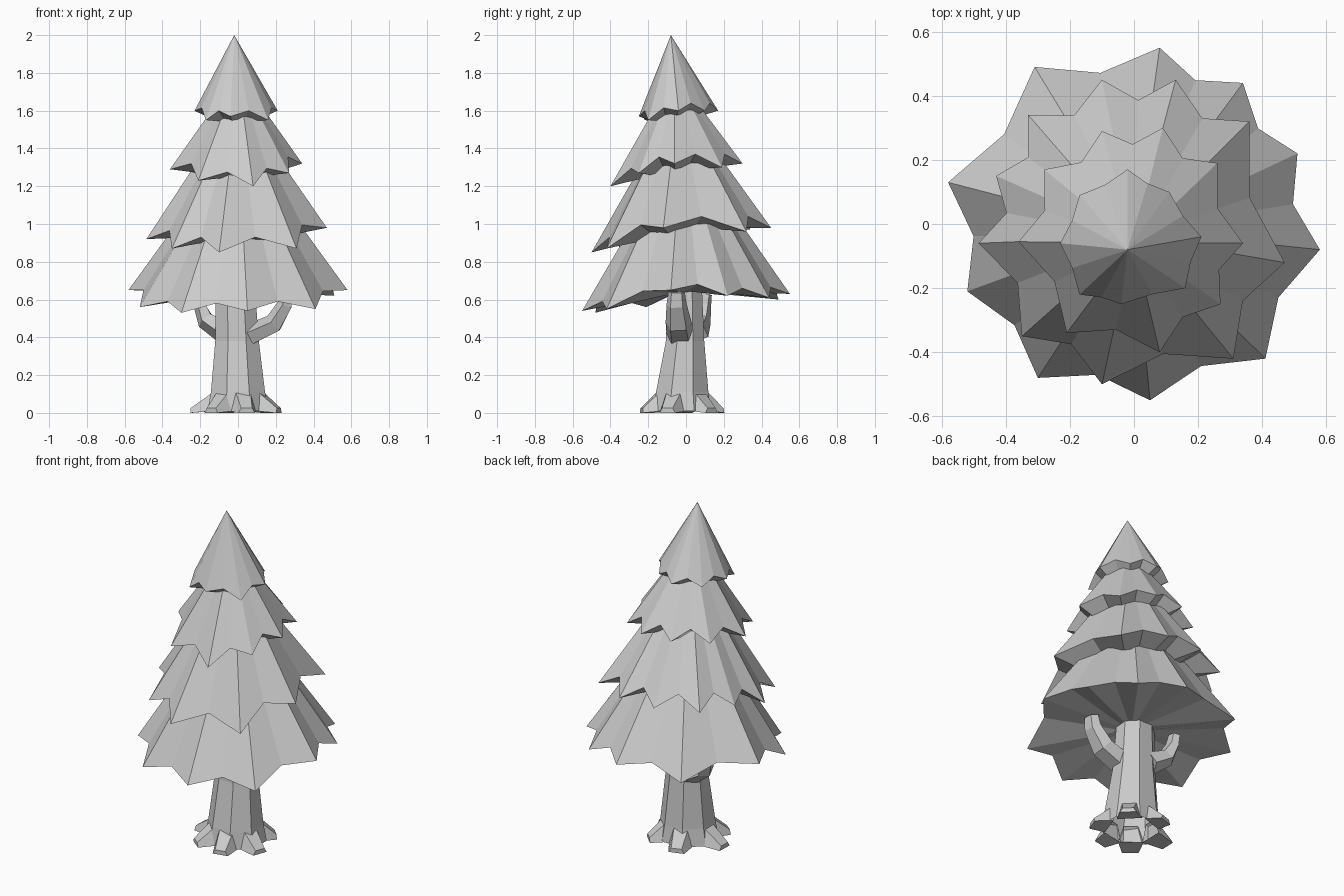
import bpy, bmesh, math
from mathutils import Vector

if "Cube" in bpy.data.objects:
    bpy.data.objects.remove(bpy.data.objects["Cube"])


def make(name, rings, cap_start=True, cap_end=True):
    """Skin a list of equal-length point rings into a flat-shaded object."""
    bm = bmesh.new()
    vs = [[bm.verts.new(p) for p in r] for r in rings]
    n = len(vs[0])
    for a, b in zip(vs, vs[1:]):
        for i in range(n):
            j = (i + 1) % n
            bm.faces.new((a[i], a[j], b[j], b[i]))
    if cap_start:
        bm.faces.new(vs[0][::-1])
    if cap_end:
        bm.faces.new(vs[-1])
    bmesh.ops.remove_doubles(bm, verts=bm.verts, dist=1e-5)
    bmesh.ops.recalc_face_normals(bm, faces=bm.faces)
    me = bpy.data.meshes.new(name)
    bm.to_mesh(me)
    bm.free()
    ob = bpy.data.objects.new(name, me)
    bpy.context.collection.objects.link(ob)
    return ob


def tier(name, tips, apex, pull, lift, inner, inner_z, tilt, top):
    """Star-edged cone: drooping tips, raised valleys, nearly flat tilted underside."""
    apex = Vector(apex)
    rim = []
    for i, t in enumerate(tips):
        a, b = Vector(t), Vector(tips[(i + 1) % len(tips)])
        m = (a + b) / 2
        c = Vector((apex.x, apex.y, m.z))
        v = c + (m - c) * pull
        v.z += lift
        rim += [a, v]
    under = []
    for p in rim:
        q = apex + (p - apex) * inner
        under.append(Vector((q.x, q.y, inner_z + tilt * q.y)))
    upper = [p.lerp(apex, top) for p in rim]
    make(name, [under, rim, upper], cap_end=top < 1)


# Foliage tiers, bottom to top
tier("foliage_bottom",
     [(.08, .55, .63), (.34, .44, .61), (.51, .22, .62), (.58, -.08, .65),
      (.41, -.42, .55), (.05, -.55, .54), (-.30, -.48, .53),
      (-.52, -.21, .56), (-.58, .13, .65), (-.31, .49, .60)],
     (0, -.02, 1.45), .91, .045, .18, .64, .1, .62)
tier("foliage_lower_middle",
     [(.13, .45, .98), (.36, .32, .96), (.47, -.12, .98), (.31, -.42, .87),
      (-.10, -.50, .85), (-.35, -.35, .87), (-.485, -.06, .92),
      (-.43, .15, .97), (-.33, .34, .97), (-.10, .45, .98)],
     (0, -.04, 1.66), .87, .07, .55, .95, .15, .65)
tier("foliage_upper_middle",
     [(.09, .30, 1.32), (.26, .19, 1.30), (.34, -.06, 1.32), (.27, -.25, 1.27),
      (.08, -.40, 1.20), (-.21, -.34, 1.23), (-.36, -.055, 1.29),
      (-.28, .17, 1.31), (-.10, .29, 1.32)],
     (0, -.06, 1.80), .87, .06, .55, 1.28, .15, .7)
tier("foliage_top",
     [(-.02, .17, 1.60), (.11, .10, 1.60), (.21, -.04, 1.60), (.16, -.20, 1.55),
      (-.04, -.25, 1.57), (-.17, -.22, 1.55), (-.23, -.06, 1.60), (-.17, .09, 1.59)],
     (-.02, -.08, 2.0), .96, .04, .55, 1.56, .1, 1)


# Trunk: eight-sided tapering column, open underneath
def oval(x, y, z, rx, ry, n=8):
    return [(x + rx * math.cos(2 * math.pi * (i + .5) / n),
             y + ry * math.sin(2 * math.pi * (i + .5) / n), z) for i in range(n)]


make("trunk", [oval(0, -.02, .01, .175, .165), oval(0, -.02, .11, .155, .15),
               oval(-.005, -.005, .38, .125, .11), oval(-.015, -.005, .70, .11, .095)],
     cap_start=False)


# Roots: wedges flattening outwards around the trunk foot
def root(name, angle, length):
    d = Vector((math.cos(angle), math.sin(angle), 0))
    s = Vector((-d.y, d.x, 0))

    def section(r, w_low, w_top, low, high):
        return [d * r + s * k * w + Vector((0, -.02, z)) for k, w, z in
                ((-1, w_low, low), (1, w_low, low), (1, w_top, high), (-1, w_top, high))]
    make(name, [section(.13, .07, .04, .01, .11),
                section(length, .045, .03, 0, .025)], cap_start=False)


for i, (deg, length) in enumerate([(178, .25), (232, .23), (282, .22),
                                   (340, .23), (45, .22), (108, .22)]):
    root(f"root_{i + 1}", math.radians(deg), length)


# Branches: bent five-sided stubs, thick at the trunk
def branch(name, path, radii):
    pts = [Vector(p) for p in path]
    rings = []
    for i, p in enumerate(pts):
        t = (pts[min(i + 1, len(pts) - 1)] - pts[max(i - 1, 0)]).normalized()
        u = t.cross(Vector((0, 1, 0))).normalized()
        v = t.cross(u) * 1.3
        rings.append([p + radii[i] * (u * math.cos(a) + v * math.sin(a))
                      for a in (2 * math.pi * k / 5 for k in range(5))])
    make(name, rings)


branch("branch_right", [(.06, -.03, .41), (.19, -.04, .47), (.25, -.05, .57), (.26, -.05, .64)],
       [.06, .055, .043, .035])
branch("branch_left", [(-.07, .04, .43), (-.17, .07, .49), (-.20, .09, .57), (-.205, .10, .63)],
       [.065, .05, .035, .03])
